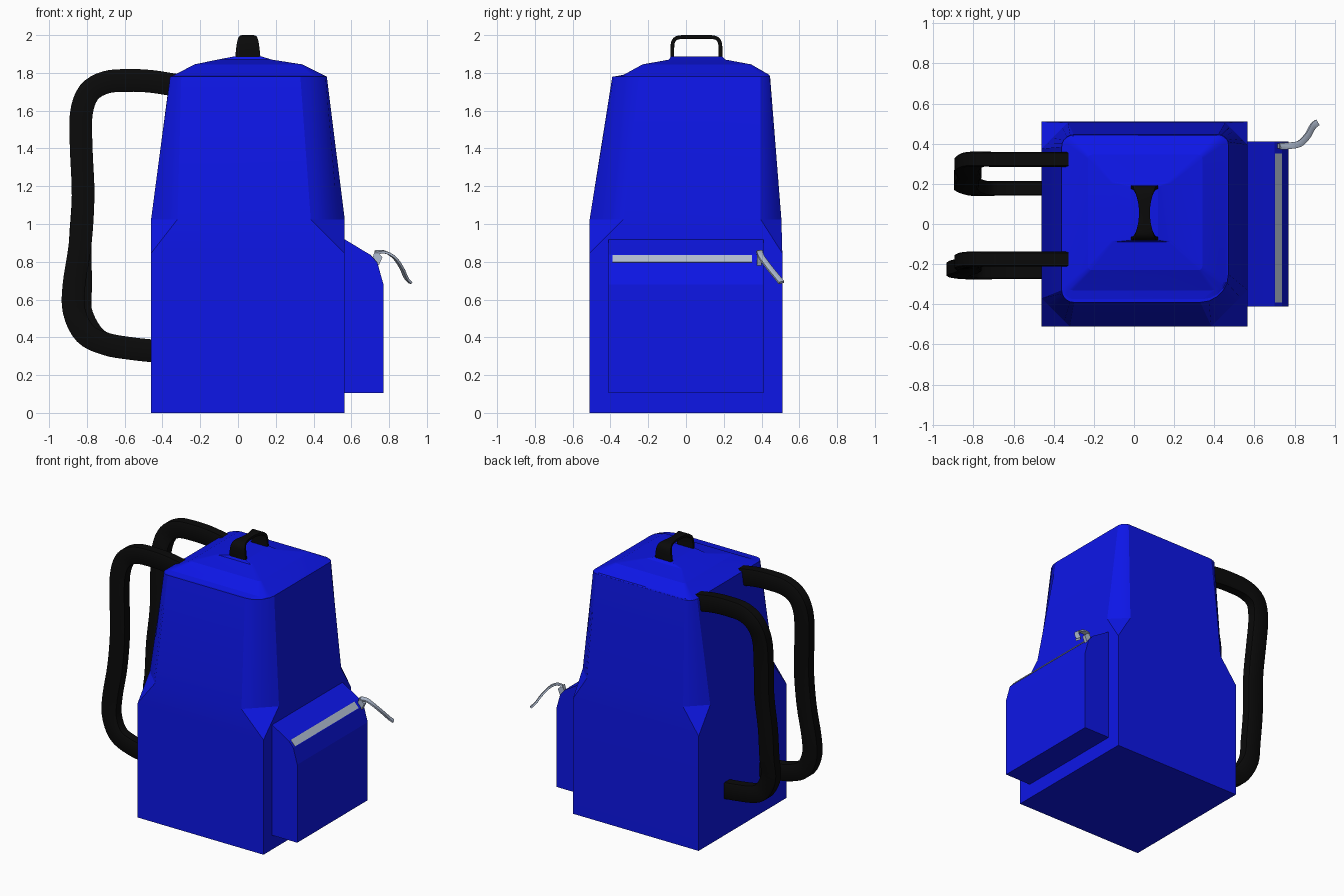
import bpy, bmesh, math
from mathutils import Vector

if "Cube" in bpy.data.objects:
    bpy.data.objects.remove(bpy.data.objects["Cube"])


def material(name, rgb):
    m = bpy.data.materials.new(name)
    m.diffuse_color = (*rgb, 1)
    m.use_nodes = True
    m.node_tree.nodes["Principled BSDF"].inputs["Base Color"].default_value = m.diffuse_color
    return m


BLUE = material("blue_fabric", (0.004, 0.008, 0.8))
BLACK = material("black_webbing", (0.003, 0.003, 0.003))
METAL = material("zip_metal", (0.44, 0.51, 0.64))


def finish(name, bm, mat, angle=30):
    bmesh.ops.remove_doubles(bm, verts=bm.verts, dist=1e-4)
    bmesh.ops.recalc_face_normals(bm, faces=bm.faces)
    me = bpy.data.meshes.new(name)
    bm.to_mesh(me)
    bm.free()
    ob = bpy.data.objects.new(name, me)
    bpy.context.collection.objects.link(ob)
    me.materials.append(mat)
    bpy.ops.object.select_all(action='DESELECT')
    ob.select_set(True)
    bpy.context.view_layer.objects.active = ob
    bpy.ops.object.shade_smooth_by_angle(angle=math.radians(angle))
    return ob


def skin(name, rings, mat, angle=30):
    """Bridge a list of equal-length point rings and cap both ends."""
    bm = bmesh.new()
    vr = [[bm.verts.new(p) for p in r] for r in rings]
    n = len(vr[0])
    for a, b in zip(vr, vr[1:]):
        for i in range(n):
            j = (i + 1) % n
            bm.faces.new((a[i], a[j], b[j], b[i]))
    bm.faces.new(vr[0])
    bm.faces.new(vr[-1])
    return finish(name, bm, mat, angle)


def ring(x0, x1, y0, y1, z, radii, n=5, straight=False):
    """Rectangle with its own corner radii (or straight cuts), front left first."""
    pts = []
    corners = ((x0, y0, 1, 1), (x1, y0, -1, 1), (x1, y1, -1, -1), (x0, y1, 1, -1))
    for i, ((cx, cy, sx, sy), r) in enumerate(zip(corners, radii)):
        centre = Vector((cx + sx * r, cy + sy * r, z))
        a, b = (Vector((math.cos(q), math.sin(q), 0)) * r
                for q in (math.pi * (1 + i / 2), math.pi * (1.5 + i / 2)))
        for k in range(n + 1):
            t = k / n
            if straight:
                pts.append(centre + a.lerp(b, t))
            else:
                pts.append(centre + a * math.cos(t * math.pi / 2) + b * math.sin(t * math.pi / 2))
    return pts


def smooth_path(pts, steps=4):
    """Catmull-Rom curve through the points."""
    p = [Vector(q) for q in pts]
    p = [2 * p[0] - p[1]] + p + [2 * p[-1] - p[-2]]
    out = []
    for a, b, c, d in zip(p, p[1:], p[2:], p[3:]):
        for s in range(steps):
            t = s / steps
            out.append(0.5 * (2 * b + (c - a) * t + (2 * a - 5 * b + 4 * c - d) * t * t
                              + (3 * b - a - 3 * c + d) * t ** 3))
    return out + [p[-2]]


def sweep(name, path, wide_axis, half_wide, half_thin, mat, bevel=0.15):
    """Bevelled strip along a path; half_wide is a function of the path point."""
    rings, last = [], len(path) - 1
    c = 1 - bevel
    section = ((1, c), (c, 1), (-c, 1), (-1, c), (-1, -c), (-c, -1), (c, -1), (1, -c))
    for i, p in enumerate(path):
        t = (path[min(i + 1, last)] - path[max(i - 1, 0)]).normalized()
        thin = t.cross(Vector(wide_axis)).normalized()
        wide = thin.cross(t)
        rings.append([p + wide * u * half_wide(p) + thin * v * half_thin for u, v in section])
    return skin(name, rings, mat, 40)


# Main bag: square base, folded corners, tapered top
zero = (0, 0, 0, 0)
skin("bag_body", [
    ring(-0.46, 0.565, -0.51, 0.51, 0, zero),
    ring(-0.46, 0.565, -0.51, 0.51, 0.845, zero),
    ring(-0.46, 0.565, -0.51, 0.505, 1.025, (0.14, 0.18, 0.11, 0.13), straight=True),
    ring(-0.36, 0.47, -0.39, 0.445, 1.782, (0.06, 0.14, 0.05, 0.06)),
], BLUE, 14)

# Domed lid
skin("bag_lid", [
    ring(-0.36, 0.47, -0.385, 0.445, 1.78, (0.06, 0.14, 0.05, 0.06)),
    ring(-0.335, 0.45, -0.33, 0.44, 1.79, (0.03, 0.06, 0.04, 0.04)),
    ring(-0.23, 0.34, -0.23, 0.345, 1.845, (0.02,) * 4),
    ring(-0.11, 0.18, -0.09, 0.21, 1.87, (0.01,) * 4),
    ring(-0.015, 0.12, -0.08, 0.19, 1.888, (0.005,) * 4),
], BLUE, 10)

# Side pocket, extruded profile
profile = ((0.55, 0.105), (0.77, 0.105), (0.77, 0.68), (0.738, 0.795),
           (0.70, 0.838), (0.67, 0.855), (0.55, 0.928))
skin("side_pocket", [[(x, y, z) for x, z in profile] for y in (-0.41, 0.41)], BLUE, 15)

# Zip strip on the pocket slope
zip_profile = ((0.693, 0.825), (0.728, 0.79), (0.738, 0.798), (0.703, 0.837))
skin("zip_strip", [[(x, y, z) for x, z in zip_profile] for y in (-0.39, 0.35)], METAL)

# Zip slider and its curved pull tab
skin("zip_slider", [[(x, y, z) for x, z in
                     ((0.71, 0.81), (0.745, 0.78), (0.765, 0.825), (0.725, 0.862))]
                    for y in (0.375, 0.40)], METAL)
tab = smooth_path([(0.725, 0.388, 0.85), (0.775, 0.39, 0.852), (0.825, 0.40, 0.825),
                   (0.865, 0.44, 0.77), (0.89, 0.485, 0.715), (0.912, 0.505, 0.69)])
sweep("zip_pull", tab, (-0.5, 0.8, 0.2), lambda p: 0.016, 0.007, METAL)

# Carry handle, narrower in the middle
grip = smooth_path([(0.052, y, z) for y, z in
                    ((-0.072, 1.87), (-0.072, 1.94), (-0.062, 1.975), (-0.03, 1.989), (0.055, 1.99),
                     (0.14, 1.989), (0.172, 1.975), (0.182, 1.94), (0.182, 1.87))])
sweep("carry_handle", grip, (1, 0, 0),
      lambda p: 0.027 + 0.028 * (abs(p.y - 0.055) / 0.127) ** 2 + 0.11 * max(0, 1.99 - p.z),
      0.01, BLACK)

# Shoulder straps: shared outline, different sideways drift and lower bulge
outline = ((-0.33, 1.735), (-0.46, 1.755), (-0.58, 1.76), (-0.70, 1.75), (-0.79, 1.695), (-0.83, 1.58),
           (-0.83, 1.4), (-0.82, 1.15), (-0.835, 0.9), (-0.868, 0.68), (-0.868, 0.54),
           (-0.81, 0.42), (-0.70, 0.365), (-0.56, 0.34), (-0.42, 0.325))
for name, y_top, y_low, bulge in (("strap_front", -0.175, -0.238, 0.0),
                                  ("strap_back", 0.322, 0.178, 0.035)):
    pts = []
    for i, (x, z) in enumerate(outline):
        f = min(max((i - 4) / 7, 0), 1)
        pts.append((x + (bulge if 8 < i < 12 else 0), y_top + (y_low - y_top) * f, z))
    sweep(name, smooth_path(pts), (0, 1, 0), lambda p: 0.037, 0.06, BLACK)
